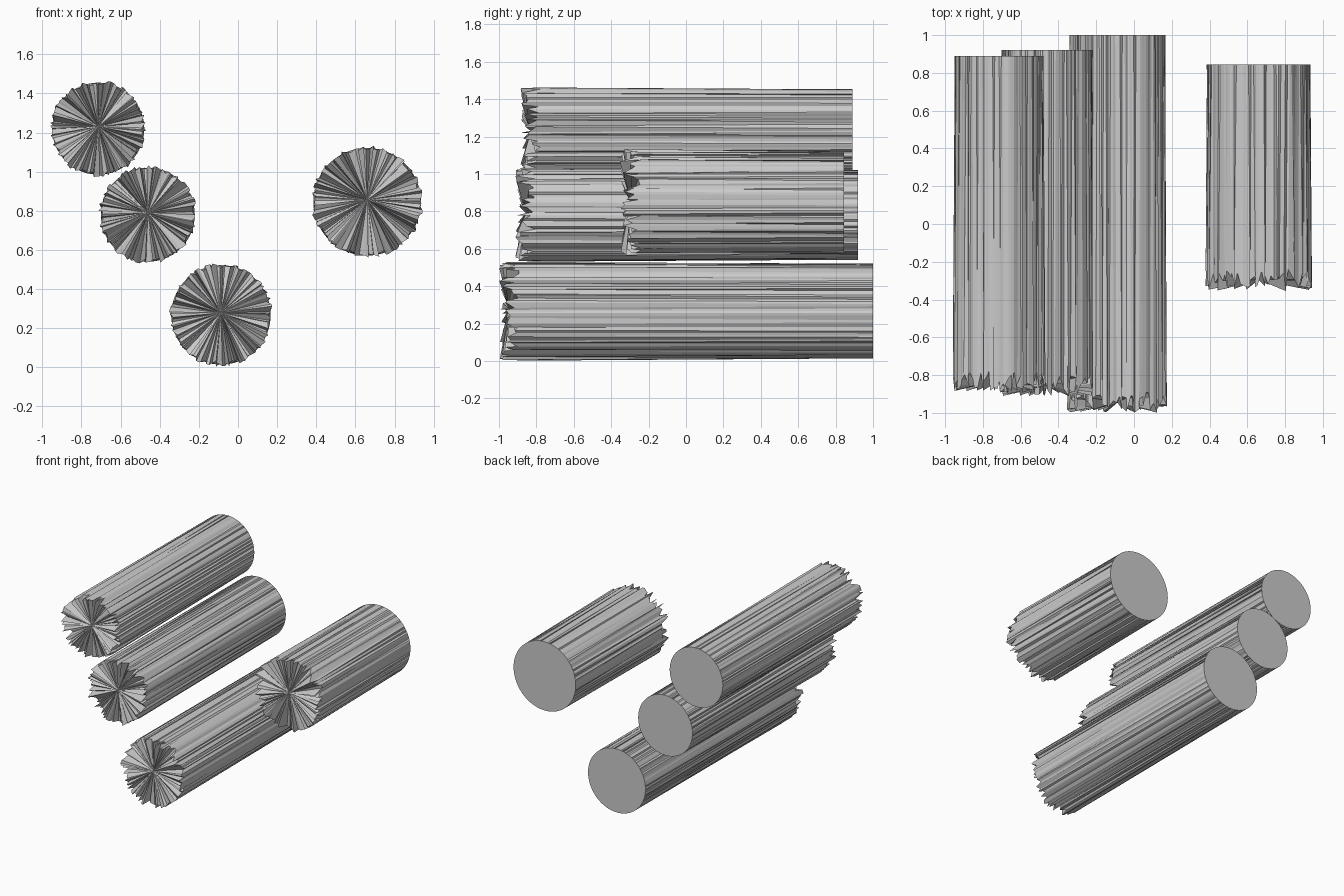
import bpy, bmesh, random
from math import sin, cos, tau

if "Cube" in bpy.data.objects:
    bpy.data.objects.remove(bpy.data.objects["Cube"])

random.seed(4)
SIDES = 128


def splintered_log(name, x, z, r, front, back, depth):
    """Round log along y: clean sawn back, ragged splintered front."""
    bm = bmesh.new()
    rear, rim = [], []
    for i in range(SIDES):
        a = tau * i / SIDES
        rear.append(bm.verts.new((x + r * cos(a), back, z + r * sin(a))))
        # each rim point is pushed around to make splinters
        b = a + random.uniform(-0.045, 0.045)
        q = r + random.uniform(-0.013, 0.014)
        y = front + random.uniform(0, depth)
        rim.append(bm.verts.new((x + q * cos(b), y, z + q * sin(b))))
    centre = bm.verts.new((x, front + depth * 0.5, z + 0.01))
    for i in range(SIDES):
        j = (i + 1) % SIDES
        bm.faces.new((rim[i], rim[j], rear[j], rear[i]))
        bm.faces.new((centre, rim[j], rim[i]))
    bm.faces.new(rear)
    bmesh.ops.recalc_face_normals(bm, faces=bm.faces)
    mesh = bpy.data.meshes.new(name)
    bm.to_mesh(mesh)
    bm.free()
    obj = bpy.data.objects.new(name, mesh)
    bpy.context.collection.objects.link(obj)
    return obj


# three stacked long logs and one short, thicker log
splintered_log("upper_log", -0.714, 1.22, 0.235, -0.885, 0.89, 0.11)
splintered_log("middle_log", -0.461, 0.78, 0.24, -0.912, 0.92, 0.11)
splintered_log("lower_log", -0.087, 0.268, 0.254, -1.0, 1.0, 0.11)
splintered_log("short_log", 0.66, 0.846, 0.275, -0.355, 0.845, 0.12)
